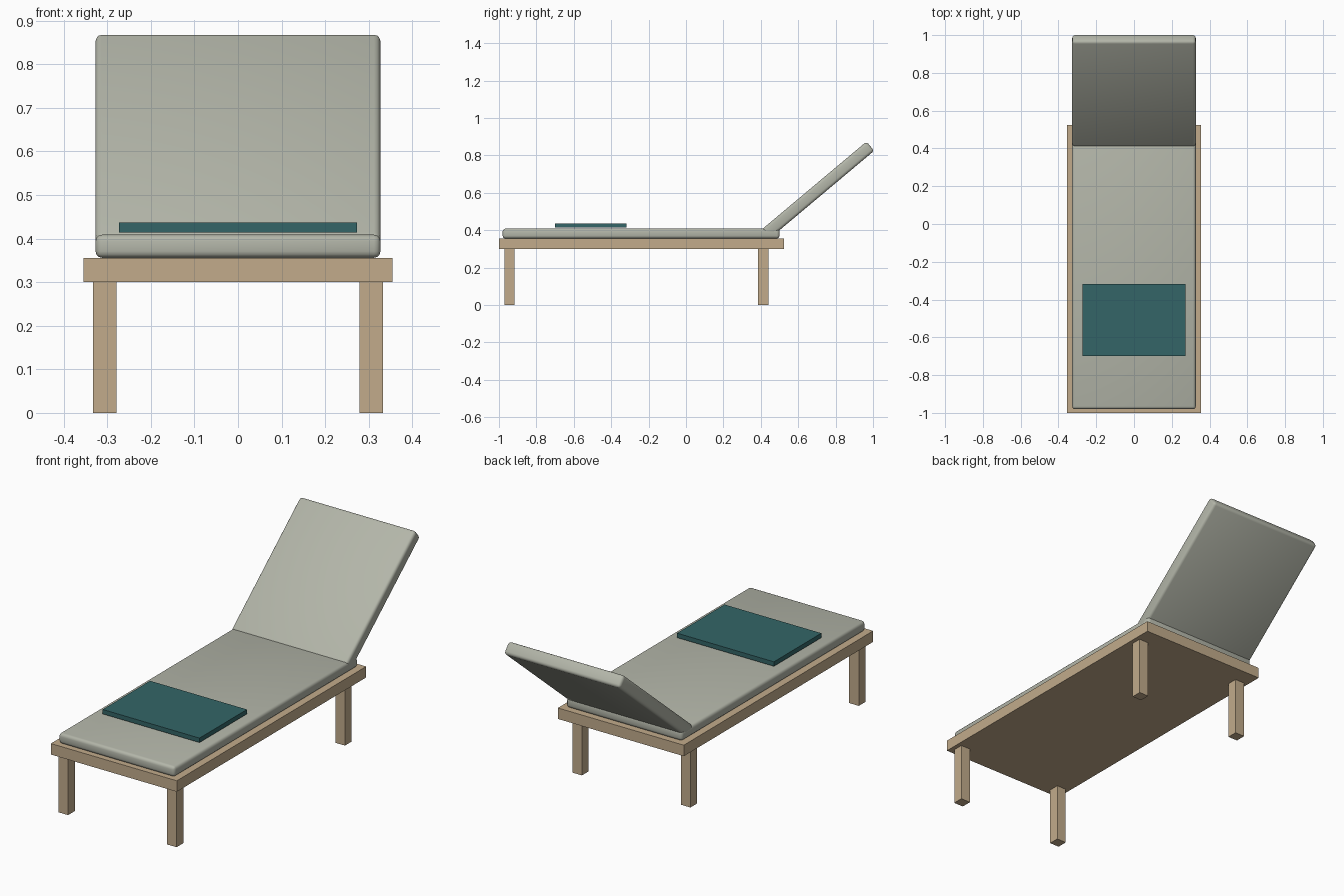
import bpy, math
from mathutils import Vector

if "Cube" in bpy.data.objects:
    bpy.data.objects.remove(bpy.data.objects["Cube"])


def material(name, rgb):
    m = bpy.data.materials.new(name)
    m.diffuse_color = (*rgb, 1)
    m.use_nodes = True
    m.node_tree.nodes["Principled BSDF"].inputs["Base Color"].default_value = m.diffuse_color
    return m


wood = material("light wood", (0.54, 0.41, 0.26))
fabric = material("grey fabric", (0.45, 0.465, 0.395))
teal = material("teal towel", (0.033, 0.13, 0.135))


def box(name, lo, hi, mat, bevel=0.0, tilt=0.0, center=None):
    """Box between two corners, optionally rounded, tilted and re-centred."""
    lo, hi = Vector(lo), Vector(hi)
    bpy.ops.mesh.primitive_cube_add(size=1)
    o = bpy.context.object
    o.name = name
    o.scale = hi - lo
    bpy.ops.object.transform_apply(location=False, rotation=False, scale=True)
    o.location = center if center else (lo + hi) / 2
    o.rotation_euler.x = tilt
    o.data.materials.append(mat)
    if bevel:
        b = o.modifiers.new("rounding", 'BEVEL')
        b.width, b.segments = bevel, 3
        bpy.ops.object.modifier_apply(modifier=b.name)
        bpy.ops.object.shade_smooth_by_angle(angle=math.radians(40))
    return o


# Wooden platform and legs
box("frame", (-0.355, -1.0, 0.30), (0.355, 0.525, 0.356), wood)
for side, x in (("left", -0.306), ("right", 0.306)):
    for end, y in (("front", -0.943), ("back", 0.413)):
        box(f"{end}_{side}_leg", (x - 0.027, y - 0.027, 0),
            (x + 0.027, y + 0.027, 0.30), wood)

# Flat cushion
box("seat_cushion", (-0.327, -0.98, 0.356), (0.327, 0.50, 0.409), fabric, 0.015)

# Raised backrest, placed from its upper front corner
angle, length, thick = math.radians(40), 0.73, 0.064
along = Vector((0, math.cos(angle), math.sin(angle)))
normal = Vector((0, -math.sin(angle), math.cos(angle)))
corner = Vector((0, 0.965, 0.874))
box("backrest_cushion", (-0.327, -length / 2, -thick / 2),
    (0.327, length / 2, thick / 2), fabric, 0.015, angle,
    corner - along * length / 2 - normal * thick / 2)

# Folded towel
box("towel", (-0.273, -0.70, 0.414), (0.273, -0.318, 0.437), teal)
